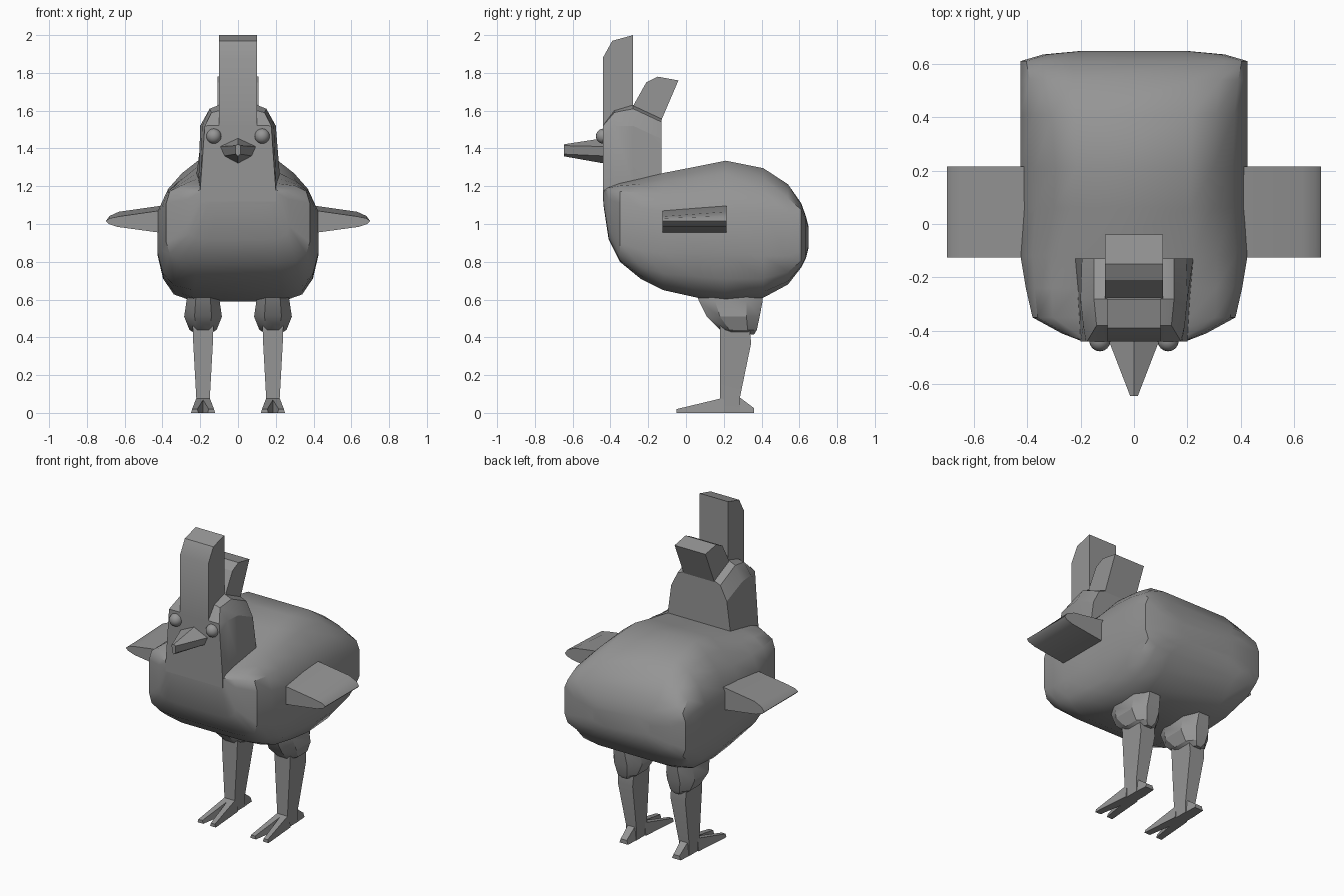
import bpy, bmesh, math

if "Cube" in bpy.data.objects:
    bpy.data.objects.remove(bpy.data.objects["Cube"])

grey = bpy.data.materials.new("plain grey")
grey.diffuse_color = (0.3, 0.3, 0.3, 1)
grey.use_nodes = True
grey.node_tree.nodes["Principled BSDF"].inputs["Base Color"].default_value = grey.diffuse_color


def loft(name, rings, angle=30):
    """Skin a list of equal-length rings of points and cap both ends."""
    bm = bmesh.new()
    loops = [[bm.verts.new(p) for p in ring] for ring in rings]
    n = len(loops[0])
    for a, b in zip(loops, loops[1:]):
        for i in range(n):
            j = (i + 1) % n
            bm.faces.new((a[i], a[j], b[j], b[i]))
    bm.faces.new(loops[0])
    bm.faces.new(loops[-1])
    bmesh.ops.remove_doubles(bm, verts=bm.verts, dist=1e-5)
    bmesh.ops.recalc_face_normals(bm, faces=bm.faces)
    me = bpy.data.meshes.new(name)
    bm.to_mesh(me)
    bm.free()
    me.materials.append(grey)
    me.shade_smooth()
    me.set_sharp_from_angle(angle=math.radians(angle))
    ob = bpy.data.objects.new(name, me)
    bpy.context.collection.objects.link(ob)
    return ob


def mirrored(half):
    """Close a right-hand half outline (x, z) with its mirror image."""
    return half + [(-x, z) for x, z in reversed(half)]


# Body: cross-sections along y, rounded in the middle and boxy at the ends
ROUND = [(.5, 0), (.70, .09), (.87, .2), (1, .36), (1, .66), (.93, .84), (.8, .95), (.55, 1)]
BOXY = [(.55, 0), (.8, .03), (.95, .1), (1, .25), (1, .75), (.95, .9), (.8, .98), (.55, 1)]
STATIONS = [  # y, top, bottom, half width, boxiness
    (-.437, 1.19, 1.10, .20, 1), (-.41, 1.20, .92, .27, 1), (-.35, 1.215, .80, .38, 1),
    (-.24, 1.24, .71, .405, .6), (-.12, 1.27, .65, .425, .3), (.06, 1.305, .61, .425, 0),
    (.21, 1.335, .59, .425, 0), (.41, 1.295, .61, .425, .2), (.54, 1.21, .68, .425, .6),
    (.61, 1.11, .77, .425, 1), (.635, 1.04, .82, .34, 1), (.648, .99, .87, .20, 1)]
rings = []
for y, top, bottom, w, b in STATIONS:
    half = []
    for (rx, rt), (bx, bt) in zip(ROUND, BOXY):
        t = rt + (bt - rt) * b
        half.append((w * (rx + (bx - rx) * b), top + (bottom - top) * t))
    rings.append([(x, y, z) for x, z in mirrored(half)])
loft("body", rings, 38)

# Neck and head: arched cross-sections along y
HEAD = [(-.44, [(.10, 1.521), (.176, 1.52), (.18, 1.46), (.20, 1.18), (.20, 1.12)]),
        (-.38, [(.10, 1.60), (.14, 1.59), (.19, 1.52), (.203, 1.2), (.203, 1.1)]),
        (-.28, [(.10, 1.63), (.15, 1.61), (.20, 1.52), (.21, 1.2), (.21, 1.1)]),
        (-.13, [(.10, 1.56), (.15, 1.54), (.195, 1.45), (.222, 1.25), (.222, 1.1)])]
loft("head", [[(x, y, z) for x, z in mirrored(h)] for y, h in HEAD], 25)

# Tall front comb and leaning rear crest: side profiles across x
COMB = [(-.44, 1.5), (-.44, 1.88), (-.39, 1.97), (-.28, 2.0), (-.28, 1.6)]
loft("front_comb", [[(x, y, z) for y, z in COMB] for x in (-.1, .1)])
CREST = [(-.28, 1.625), (-.21, 1.75), (-.15, 1.78), (-.04, 1.76), (-.13, 1.55)]
loft("rear_crest", [[(x, y, z) for y, z in CREST] for x in (-.108, .108)])

# Beak tapering to a narrow tip
BASE = mirrored([(0, 1.455), (.097, 1.41), (.075, 1.36), (0, 1.32)])
TIP = mirrored([(0, 1.422), (.014, 1.415), (.012, 1.37), (0, 1.358)])
loft("beak", [[(x, -.43, z) for x, z in BASE], [(x, -.645, z) for x, z in TIP]])


def box_ring(z, x0, x1, y0, y1):
    return [(x0, y0, z), (x1, y0, z), (x1, y1, z), (x0, y1, z)]


for s, side in ((-1, "left"), (1, "right")):
    # Eye
    bpy.ops.mesh.primitive_uv_sphere_add(segments=16, ring_count=10, radius=.04,
                                         location=(s * .128, -.437, 1.465))
    eye = bpy.context.object
    eye.name = side + "_eye"
    eye.data.materials.append(grey)
    eye.data.shade_smooth()

    # Wing: flat top, rounded tip, slightly higher at the back
    rings = []
    for y, d in ((-.125, 0), (.215, .025)):
        wing = [(.36, 1.075 + d), (.42, 1.07 + d), (.63, 1.04 + d), (.68, 1.03 + d / 2),
                (.70, 1.015), (.685, 1.0), (.64, .985), (.42, .955), (.36, .948)]
        rings.append([(s * x, y, z) for x, z in wing])
    loft(side + "_wing", rings)

    # Thigh: faceted bulge
    rings = []
    for z, w, y0, y1 in ((.66, .075, .04, .41), (.59, .088, .07, .405), (.51, .10, .11, .39),
                         (.44, .072, .18, .375), (.415, .035, .22, .36)):
        c, m = s * .185, (y0 + y1) / 2
        e = (y1 - y0) * .25
        rings.append([(c - w * .45, y0, z), (c + w * .45, y0, z), (c + w, m - e, z),
                      (c + w, m + e, z), (c + w * .45, y1, z), (c - w * .45, y1, z),
                      (c - w, m + e, z), (c - w, m - e, z)])
    loft(side + "_thigh", rings)

    # Shin
    c = s * .185
    loft(side + "_shin", [box_ring(z, c - w, c + w, .18, y1) for z, w, y1 in
                          ((.46, .055, .335), (.37, .052, .345), (.08, .036, .285), (0, .036, .285))])

    # Two splayed front toes and one back toe
    def toe(name, y0, z0, w0, y1, z1, w1, x0, x1):
        loft(name, [[(x - w, y, 0), (x + w, y, 0), (x + w * .7, y, z), (x - w * .7, y, z)]
                    for x, y, z, w in ((x0, y0, z0, w0), (x1, y1, z1, w1))])
    for k, label in ((-1, "inner"), (1, "outer")):
        toe(f"{side}_{label}_toe", .2, .08, .03, -.05, .02, .02, c + s * k * .014, c + s * k * .044)
    toe(side + "_back_toe", .26, .10, .036, .36, .025, .03, c, c)
